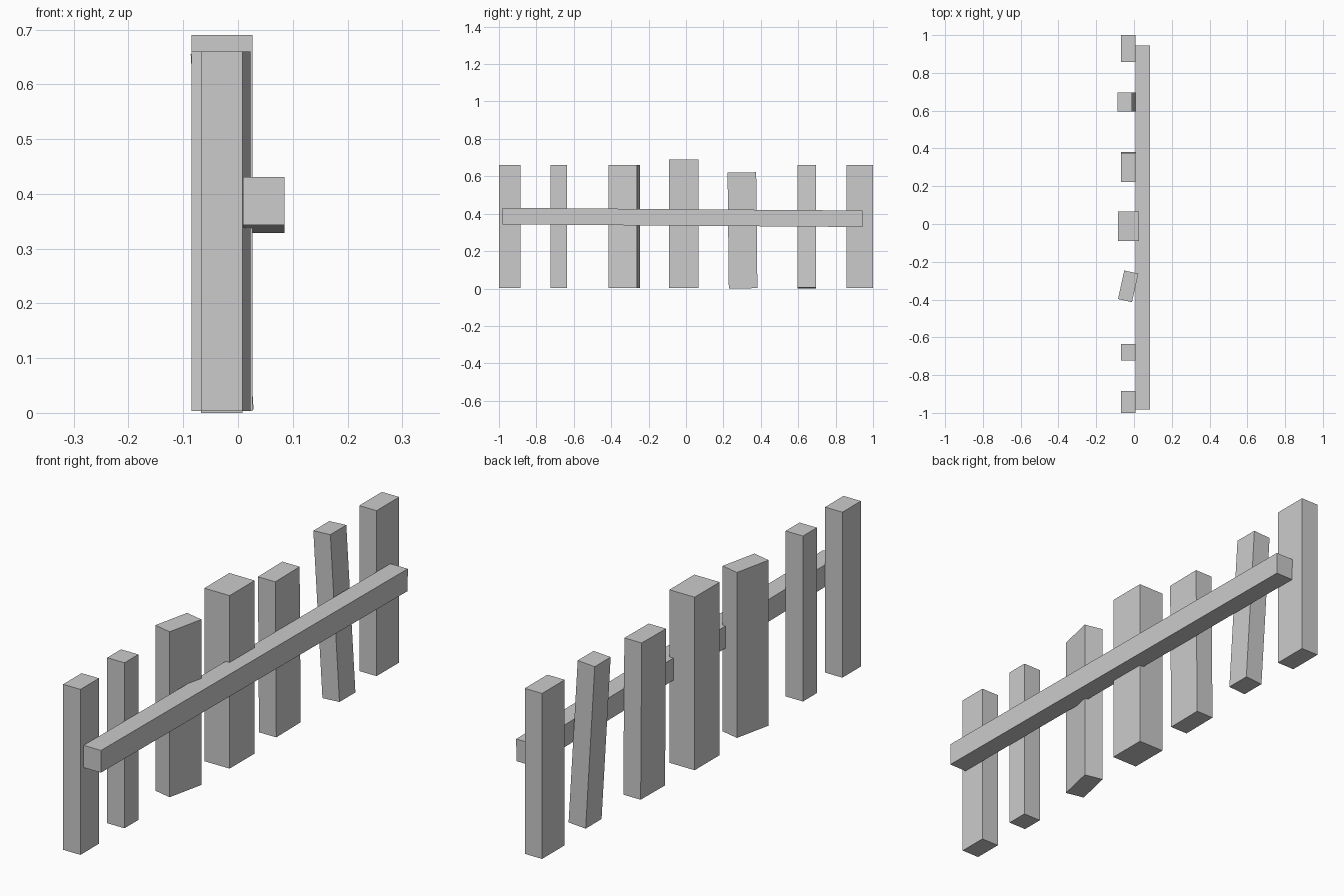
import bpy
from math import radians


def plank(name, center, size, rot=(0, 0, 0)):
    """Box with real dimensions, rotated about its centre (degrees)."""
    bpy.ops.mesh.primitive_cube_add(size=1, location=center,
                                    rotation=[radians(a) for a in rot])
    ob = bpy.context.object
    ob.name = name
    ob.scale = size
    bpy.ops.object.transform_apply(location=False, rotation=False, scale=True)
    return ob


# Upright posts: x centre, y centre, x size, y size, bottom z, top z, rotation
T = 0.076
posts = [
    (-0.030, -0.942, T, 0.116, 0.003, 0.660, (0, 0, 0)),
    (-0.030, -0.680, T, 0.087, 0.003, 0.660, (0, 0, 0)),
    (-0.031, -0.330, T, 0.155, 0.003, 0.660, (0, 0, -12.5)),   # twisted
    (-0.029, -0.012, 0.111, 0.157, 0.003, 0.690, (0, 0, 0)),   # thick centre
    (-0.030, 0.302, T, 0.153, 0.001, 0.621, (0.6, 0, 0)),      # short
    (-0.029, 0.646, 0.075, 0.100, 0.003, 0.658, (0, -3.5, 0)), # leaning back
    (-0.030, 0.929, T, 0.142, 0.003, 0.660, (0, 0, 0)),
]
for i, (x, y, sx, sy, z0, z1, rot) in enumerate(posts, 1):
    plank(f"fence_post_{i}", (x, y, (z0 + z1) / 2), (sx, sy, z1 - z0), rot)

# Slightly sloping cross rail on the +x side
plank("cross_rail", (0.047, -0.019, 0.380), (0.076, 1.925, 0.088), (-0.42, 0, 0))
